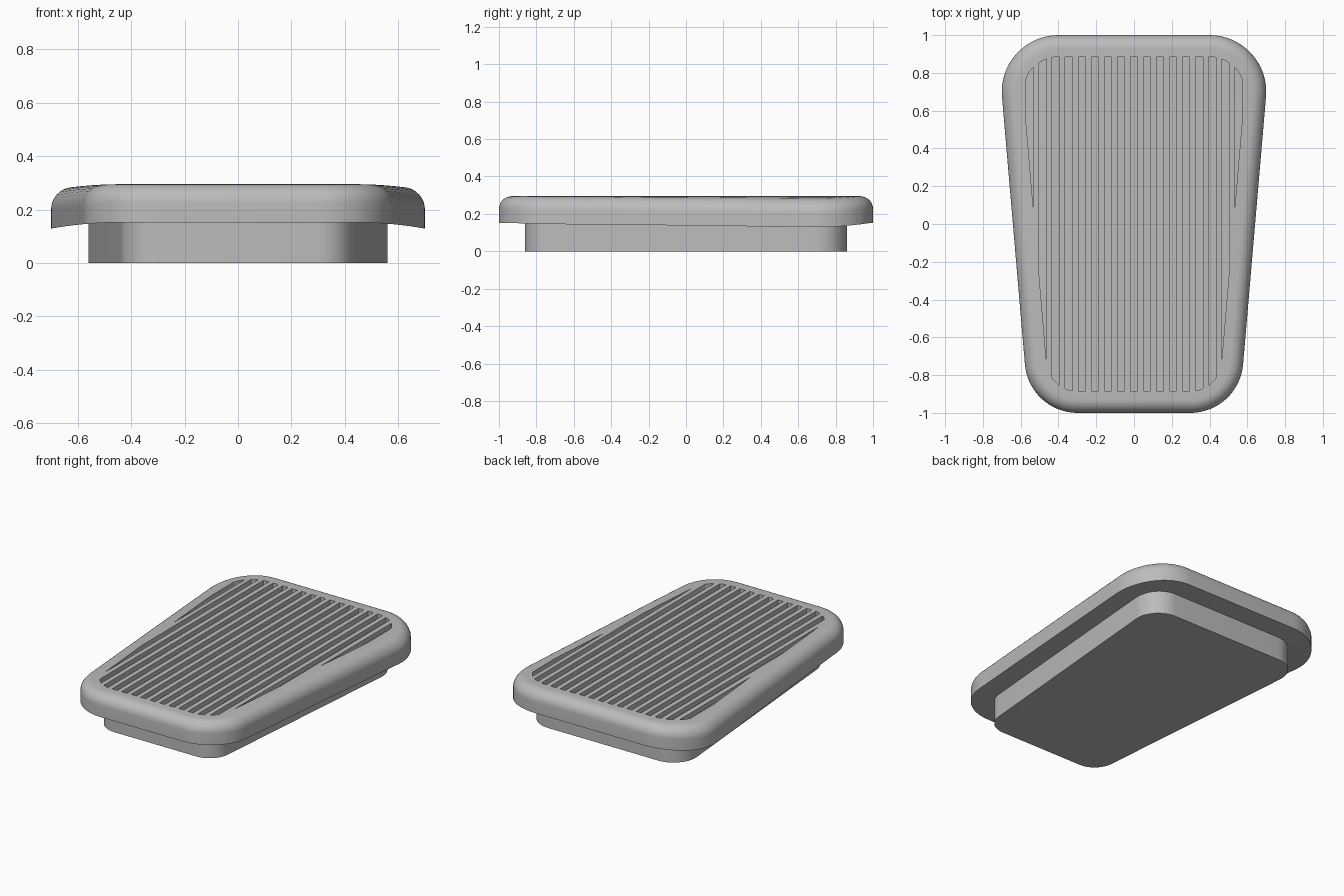
import bpy, bmesh, math

if "Cube" in bpy.data.objects:
    bpy.data.objects.remove(bpy.data.objects["Cube"])

TOP, UNDER = 0.295, 0.152      # cover heights
FILLET = 0.07
PITCH, SLOT_HALF, SLOT_DEPTH = 0.069, 0.019, 0.03

grey = bpy.data.materials.new("mid grey")
grey.use_nodes = True
colour = (0.5, 0.5, 0.5, 1)
grey.diffuse_color = colour
grey.node_tree.nodes["Principled BSDF"].inputs["Base Color"].default_value = colour


def outline(inset, z, steps=16):
    """Tapered rounded outline, shrunk evenly by inset."""
    lean = math.atan(0.0857)
    right = []
    for cx, cy, r, a0, a1 in ((0.2985, -0.72, 0.28, -math.pi / 2, -lean),
                              (0.40, 0.70, 0.30, -lean, math.pi / 2)):
        for i in range(steps + 1):
            a = a0 + (a1 - a0) * i / steps
            right.append((cx + (r - inset) * math.cos(a),
                          cy + (r - inset) * math.sin(a), z))
    return right + [(-x, y, z) for x, y, z in reversed(right)]


def loft(bm, rings):
    """Skin a stack of outlines and cap both ends."""
    loops = [[bm.verts.new(p) for p in ring] for ring in rings]
    for low, high in zip(loops, loops[1:]):
        for i in range(len(low)):
            j = (i + 1) % len(low)
            bm.faces.new((low[i], low[j], high[j], high[i]))
    bm.faces.new(loops[0][::-1])
    bm.faces.new(loops[-1])


def make_object(name, bm):
    bmesh.ops.recalc_face_normals(bm, faces=bm.faces)
    mesh = bpy.data.meshes.new(name)
    bm.to_mesh(mesh)
    bm.free()
    mesh.materials.append(grey)
    ob = bpy.data.objects.new(name, mesh)
    bpy.context.collection.objects.link(ob)
    return ob


def smooth(ob):
    bpy.ops.object.select_all(action='DESELECT')
    ob.select_set(True)
    bpy.context.view_layer.objects.active = ob
    bpy.ops.object.shade_smooth_by_angle(angle=math.radians(35))


# base plug
bm = bmesh.new()
loft(bm, [outline(0.14, 0), outline(0.14, 0.18)])
smooth(make_object("base_plug", bm))

# cover with rounded upper edge
bm = bmesh.new()
rings = [outline(0, UNDER)]
for i in range(9):
    a = math.pi / 2 * i / 8
    rings.append(outline(FILLET * (1 - math.cos(a)), TOP - FILLET * (1 - math.sin(a))))
loft(bm, rings)
cover = make_object("cover", bm)

# lengthwise slots, each a strip trimmed out of the inset outline
slots = bmesh.new()
for k in range(-8, 9):
    strip = bmesh.new()
    loft(strip, [outline(0.115, TOP - SLOT_DEPTH), outline(0.115, TOP + 0.05)])
    for side in (-1, 1):
        cut = bmesh.ops.bisect_plane(
            strip, geom=strip.verts[:] + strip.edges[:] + strip.faces[:],
            plane_co=(k * PITCH + side * SLOT_HALF, 0, 0), plane_no=(side, 0, 0),
            clear_outer=True)
        edges = [e for e in cut["geom_cut"] if isinstance(e, bmesh.types.BMEdge)]
        bmesh.ops.holes_fill(strip, edges=edges)
    part = bpy.data.meshes.new("slot_strip")
    strip.to_mesh(part)
    strip.free()
    slots.from_mesh(part)
    bpy.data.meshes.remove(part)
cutter = make_object("slot_cutter", slots)
cutter.hide_render = True

mod = cover.modifiers.new("slots", 'BOOLEAN')
mod.operation, mod.solver, mod.object = 'DIFFERENCE', 'EXACT', cutter
bpy.context.view_layer.update()
cut_cover = cover.evaluated_get(bpy.context.evaluated_depsgraph_get())
bm = bmesh.new()
bm.from_mesh(cut_cover.to_mesh())
cut_cover.to_mesh_clear()
cover.modifiers.clear()
bpy.data.objects.remove(cutter)

# slice the flanks lengthwise, then droop them
for side in (-1, 1):
    for i in range(7):
        bmesh.ops.bisect_plane(bm, geom=bm.verts[:] + bm.edges[:] + bm.faces[:],
                               plane_co=(side * (0.44 + 0.035 * i), 0, 0),
                               plane_no=(1, 0, 0))
for v in bm.verts:
    v.co.z -= 0.023 * (max(0, abs(v.co.x) - 0.44) / 0.26) ** 2
bm.to_mesh(cover.data)
bm.free()
smooth(cover)
